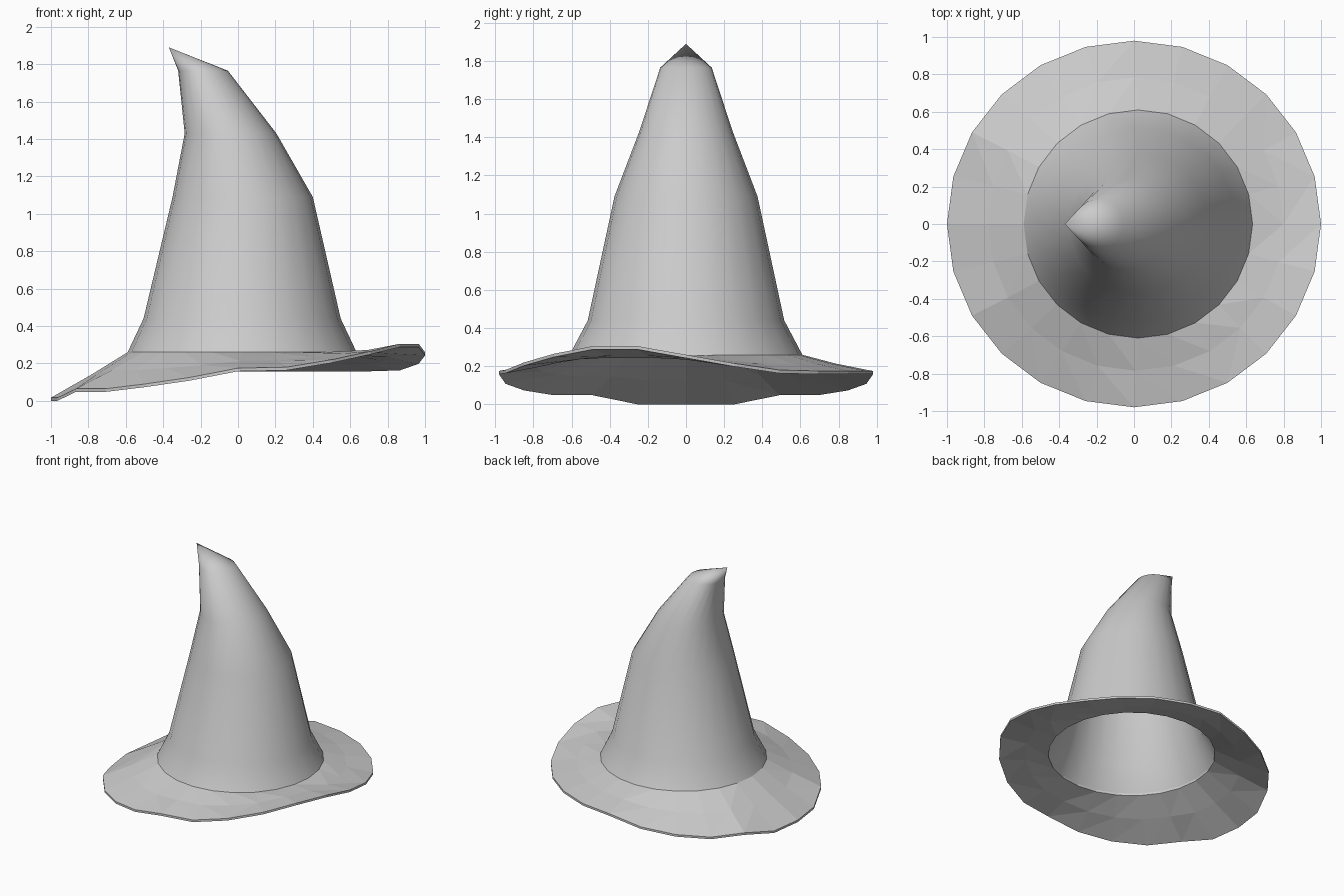
import bpy, bmesh
from math import sin, cos, tau

if "Cube" in bpy.data.objects:
    bpy.data.objects.remove(bpy.data.objects["Cube"])

SIDES = 24


def ring(bm, cx, rx, ry, heights):
    """One closed loop of vertices, with a height for every side."""
    return [bm.verts.new((cx + rx * cos(tau * i / SIDES),
                          ry * sin(tau * i / SIDES), heights[i]))
            for i in range(SIDES)]


def bridge(bm, a, b):
    """Join two loops with quads."""
    for i in range(SIDES):
        j = (i + 1) % SIDES
        bm.faces.new((a[i], a[j], b[j], b[i]))


def finish(bm, name, smooth):
    bmesh.ops.recalc_face_normals(bm, faces=bm.faces[:])
    for f in bm.faces:
        f.smooth = smooth
    mesh = bpy.data.meshes.new(name)
    bm.to_mesh(mesh)
    bm.free()
    obj = bpy.data.objects.new(name, mesh)
    bpy.context.collection.objects.link(obj)
    return obj


# Bent crown: centre x, half width x, half width y, height
profile = [(0.022, 0.612, 0.61, 0.26), (0.022, 0.527, 0.515, 0.44),
           (0.025, 0.375, 0.375, 1.09), (-0.04, 0.245, 0.245, 1.43),
           (-0.187, 0.133, 0.135, 1.765)]
bm = bmesh.new()
loops = [ring(bm, cx, rx, ry, [z] * SIDES) for cx, rx, ry, z in profile]
for a, b in zip(loops, loops[1:]):
    bridge(bm, a, b)
tip = bm.verts.new((-0.37, 0, 1.89))
for i in range(SIDES):
    bm.faces.new((loops[-1][i], loops[-1][(i + 1) % SIDES], tip))
finish(bm, "hat_crown", True)

# Wavy brim: rim height every 15 degrees, counter-clockwise from +x
rim = [0.26, 0.215, 0.18, 0.175, 0.175, 0.175, 0.175, 0.125,
       0.09, 0.065, 0.065, 0.017, 0.017, 0.017, 0.065, 0.065,
       0.09, 0.125, 0.175, 0.18, 0.22, 0.265, 0.305, 0.305]
THICK = 0.017
mid = [0.55 * 0.245 + 0.45 * z for z in rim]
bm = bmesh.new()


def brim_side(drop):
    inner = ring(bm, 0.022, 0.612, 0.61, [0.26 - drop] * SIDES)
    middle = ring(bm, 0.01, 0.79, 0.785, [z - drop for z in mid])
    outer = ring(bm, 0.0, 1.0, 0.98, [z - drop for z in rim])
    bridge(bm, inner, middle)
    bridge(bm, middle, outer)
    return inner, outer


top_in, top_out = brim_side(0)
low_in, low_out = brim_side(THICK)
bridge(bm, top_out, low_out)
bridge(bm, top_in, low_in)
bmesh.ops.triangulate(bm, faces=bm.faces[:])
finish(bm, "hat_brim", False)
